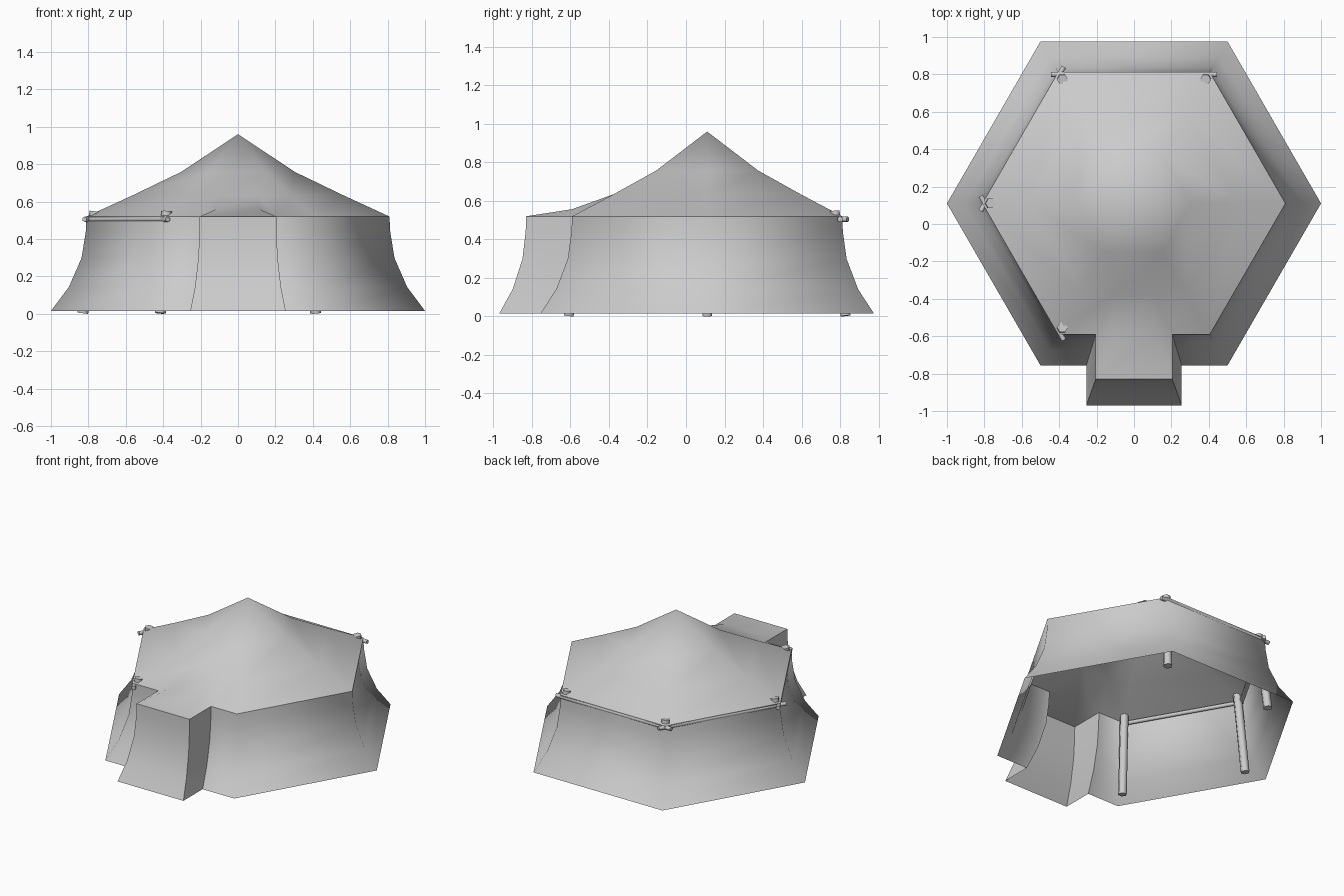
import bpy, bmesh, math
from mathutils import Vector

if "Cube" in bpy.data.objects:
    bpy.data.objects.remove(bpy.data.objects["Cube"])

grey = bpy.data.materials.new("canvas_grey")
grey.use_nodes = True
grey.diffuse_color = (0.6, 0.6, 0.6, 1)
grey.node_tree.nodes["Principled BSDF"].inputs["Base Color"].default_value = (0.6, 0.6, 0.6, 1)

CY = 0.11                      # centre of the hexagon in y
APOTHEM = math.cos(math.pi / 6)


def polar(radius, degrees, z):
    a = math.radians(degrees)
    return Vector((radius * math.cos(a), CY + radius * math.sin(a), z))


# Tent shell: hexagonal walls with a porch pushed out of the front side
bm = bmesh.new()


def wall_ring(flare, z):
    """Ten points: five hexagon corners, four porch points, the last corner."""
    r, w = 0.81 + 0.19 * flare, 0.205 + 0.05 * flare
    eave_y, porch_y = CY - r * APOTHEM, -0.83 - 0.14 * flare
    pts = [polar(r, a, z) for a in (0, 60, 120, 180, 240)]
    pts += [(-w, eave_y, z), (-w, porch_y, z), (w, porch_y, z), (w, eave_y, z)]
    pts.append(polar(r, 300, z))
    return [bm.verts.new(p) for p in pts]


profile = [(1, 0.015), (0.5, 0.142), (0.14, 0.298), (0.02, 0.44), (0, 0.52)]
rings = [wall_ring(*p) for p in profile]
for low, high in zip(rings, rings[1:]):
    for i in range(10):
        j = (i + 1) % 10
        bm.faces.new((low[i], low[j], high[j], high[i]))

# Roof: two hexagonal rings rising to a peak
rim = rings[-1]
corners = rim[:5] + rim[9:]
eave_l, porch_l, porch_r, eave_r = rim[5:9]
mid = [bm.verts.new(polar(0.56, 60 * i, 0.635)) for i in range(6)]
top = [bm.verts.new(polar(0.305, 60 * i, 0.758)) for i in range(6)]
peak = bm.verts.new((0, CY, 0.96))
join_l, join_r = [bm.verts.new((x, CY - 0.56 * APOTHEM, 0.635)) for x in (-0.1, 0.1)]
ridge_l, ridge_r = [bm.verts.new((x, CY - 0.81 * APOTHEM, 0.557)) for x in (-0.12, 0.12)]
for i in range(6):
    j = (i + 1) % 6
    bm.faces.new((top[i], top[j], peak))
    if i != 4:
        bm.faces.new((corners[i], corners[j], mid[j], mid[i]))
        bm.faces.new((mid[i], mid[j], top[j], top[i]))

# Front roof side, blended into the porch roof
for face in (
    (mid[4], join_l, top[4]), (join_l, join_r, top[5], top[4]), (join_r, mid[5], top[5]),
    (corners[4], eave_l, join_l, mid[4]), (eave_r, corners[5], mid[5], join_r),
    (eave_l, ridge_l, join_l), (ridge_r, eave_r, join_r), (ridge_l, ridge_r, join_r, join_l),
    (porch_l, porch_r, ridge_r, ridge_l), (eave_l, porch_l, ridge_l), (porch_r, eave_r, ridge_r),
):
    bm.faces.new(face)

# Smooth cloth, with hard folds along the rim and the porch corners
for f in bm.faces:
    f.smooth = True
hard = [(rim[i], rim[(i + 1) % 10]) for i in range(10)]
hard += [(a[i], b[i]) for a, b in zip(rings, rings[1:]) for i in range(5, 9)]
for pair in hard:
    bm.edges.get(pair).smooth = False
mesh = bpy.data.meshes.new("tent_canvas")
bm.to_mesh(mesh)
bm.free()
mesh.materials.append(grey)
tent = bpy.data.objects.new("tent_canvas", mesh)
bpy.context.collection.objects.link(tent)


# Wooden frame
def rod(name, start, end, radius):
    axis = end - start
    bpy.ops.mesh.primitive_cylinder_add(vertices=6, radius=radius, depth=axis.length,
                                        location=(start + end) / 2)
    ob = bpy.context.object
    ob.name = name
    ob.rotation_euler = axis.to_track_quat('Z', 'Y').to_euler()
    ob.data.materials.append(grey)
    bpy.ops.object.shade_smooth_by_angle(angle=math.radians(62))


# Leaning poles at four corners, poking through the roof
for n, a in enumerate((60, 120, 180, 240)):
    rod(f"pole_{n + 1}", polar(0.83, a, 0.003), polar(0.765, a, 0.548), 0.029)

# Beams between the poles, with ends crossing outside the corners
for n, a in enumerate((90, 150, 210)):
    centre = polar(0.69, a, 0.505)
    along = Vector((-math.sin(math.radians(a)), math.cos(math.radians(a)), 0)) * 0.445
    rod(f"beam_{n + 1}", centre - along, centre + along, 0.015)
